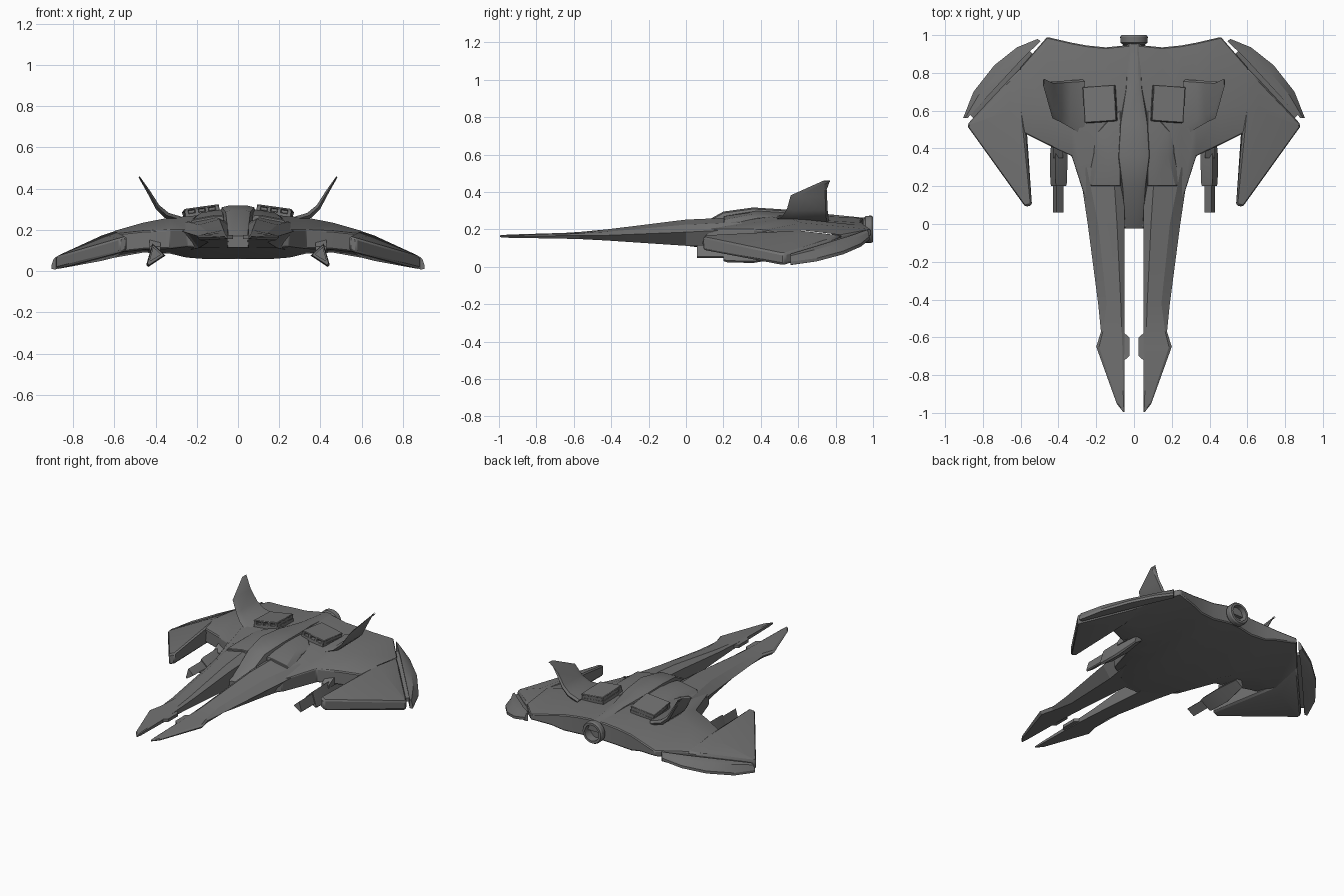
import bpy, bmesh, math
from mathutils import Matrix, Vector

grey = bpy.data.materials.new("hull_grey")
grey.diffuse_color = (0.17, 0.17, 0.17, 1)


def finish(name, bm, mirror=True, bevel=0.0, angle=28):
    bmesh.ops.remove_doubles(bm, verts=bm.verts, dist=0.0005)
    bmesh.ops.recalc_face_normals(bm, faces=bm.faces)
    me = bpy.data.meshes.new(name)
    bm.to_mesh(me)
    bm.free()
    ob = bpy.data.objects.new(name, me)
    bpy.context.collection.objects.link(ob)
    me.materials.append(grey)
    bpy.context.view_layer.objects.active = ob
    ob.select_set(True)
    bpy.ops.object.shade_smooth_by_angle(angle=math.radians(angle))
    ob.select_set(False)
    if mirror:
        ob.modifiers.new("mirror", 'MIRROR').use_axis[0] = True
    if bevel:
        b = ob.modifiers.new("bevel", 'BEVEL')
        b.width, b.segments, b.angle_limit = bevel, 1, math.radians(40)
    return ob


def loft(name, rings, caps=(True, True), **kw):
    """Skin closed rings that have equal point counts."""
    bm = bmesh.new()
    vs = [[bm.verts.new(p) for p in r] for r in rings]
    n = len(vs[0])
    for a, b in zip(vs, vs[1:]):
        for i in range(n):
            bm.faces.new((a[i], a[(i + 1) % n], b[(i + 1) % n], b[i]))
    if caps[0]:
        bm.faces.new(vs[0][::-1])
    if caps[1]:
        bm.faces.new(vs[-1])
    return finish(name, bm, **kw)


def chord(xf, x, yf, ft, fb, ym, mt, mb, yb, bt, bb):
    """Chord ring: front, crest and back, each with a top and bottom height."""
    return [(xf, yf, ft), (x, ym, mt), (x, yb, bt), (x, yb, bb), (x, ym, mb), (xf, yf, fb)]


def box(bm, x0, x1, y0, y1, z0, z1, m=Matrix()):
    r = bmesh.ops.create_cube(bm, size=1)
    c = Vector(((x0 + x1) / 2, (y0 + y1) / 2, (z0 + z1) / 2))
    for v in r["verts"]:
        v.co = m @ (c + Vector((v.co.x * (x1 - x0), v.co.y * (y1 - y0), v.co.z * (z1 - z0))))


# Central hull and inner wing
loft("hull", [chord(*s) for s in (
    (0, 0, -.02, .17, .115, .42, .29, .058, .95, .26, .14),
    (.05, .05, -.02, .17, .115, .42, .29, .058, .945, .26, .14),
    (.15, .15, .05, .22, .11, .44, .275, .058, .935, .245, .13),
    (.25, .25, .11, .20, .12, .47, .265, .066, .945, .235, .13),
    (.33, .33, .36, .20, .11, .55, .26, .085, .96, .22, .15),
    (.46, .46, .42, .195, .105, .62, .235, .09, .99, .20, .165),
    (.60, .60, .49, .18, .09, .62, .195, .065, .83, .17, .115))],
    caps=(False, False), bevel=.006)

# Drooping outer wing with forward spike
loft("outer_wing", [chord(*s) for s in (
    (.54, .59, .10, .17, .10, .61, .196, .068, .835, .170, .118),
    (.575, .66, .09, .16, .09, .60, .173, .050, .765, .145, .085),
    (.88, .88, .515, .07, .012, .52, .072, .010, .53, .07, .015))], bevel=.012)

# Curved flaps on the rear wing edges
outer = [(.51, .98), (.62, .935), (.74, .84), (.85, .70), (.905, .56)]
inner = [(.495, .968), (.60, .865), (.70, .757), (.79, .66), (.882, .56)]
rings = []
for (xo, yo), (xi, yi) in zip(outer, inner):
    zi = .165 - (xi - .5) * .33
    zo = .16 - (xo - .5) * .34
    xm, ym = xi * .45 + xo * .55, yi * .45 + yo * .55
    rings.append([(xi, yi, zi + .03), (xm, ym, zi + .02), (xo, yo, zo + .005),
                  (xo, yo, zo - .012), (xm, ym, zi - .03), (xi, yi, zi - .03)])
loft("wing_flap", rings)

# Hinge strip between wing and flap
loft("flap_hinge", [[(x, y, z + .012), (x + .03, y + .03, z + .012),
                     (x + .03, y + .03, z - .012), (x, y, z - .012)]
                    for x, y, z in ((.53, .895, .155), (.84, .55, .055))])

# Long forward prongs
rings = []
for y, xi, xr, xs, xo, zt, zm, zb in (
        (.30, .05, .11, .25, .29, .265, .20, .10),
        (.00, .05, .09, .19, .245, .252, .185, .112),
        (-.42, .05, .07, .145, .19, .20, .168, .14),
        (-.57, .05, .065, .165, .175, .186, .167, .148),
        (-.65, .05, .062, .185, .20, .181, .166, .15),
        (-.95, .05, .056, .085, .092, .172, .164, .155),
        (-.995, .05, .052, .055, .058, .168, .163, .158)):
    d = (zt - zm) * .4
    rings.append([(xi, y, zt - d), (xr, y, zt), (xs, y, zt - d), (xo, y, zm),
                  (xs, y, zb), (xi, y, zb)])
loft("prong", rings, angle=12)

# Small tabs inside the prong gap
loft("prong_tab", [[(.06, y0, z), (.025, y0 + .03, z), (.025, y1 - .03, z), (.06, y1, z)]
                   for y0, y1, z in ((-.73, -.57, .155), (-.73, -.57, .175))])

# Raised shoulder cowl over the prong root, narrowing to the rear
loft("shoulder_cowl", [chord(*s) for s in (
    (.07, .07, .20, .27, .2, .38, .30, .2, .60, .285, .2),
    (.11, .11, .20, .27, .2, .38, .295, .2, .58, .28, .2),
    (.22, .18, .20, .25, .19, .36, .283, .19, .50, .272, .19),
    (.25, .21, .21, .215, .19, .37, .262, .19, .48, .265, .19))], bevel=.004)

# Canopy flowing into the rear spine
loft("canopy_spine", [[(-a, y, zb), (-b, y, z - .008), (-b * .6, y, z), (b * .6, y, z),
                       (b, y, z - .008), (a, y, zb)]
                      for y, a, b, z, zb in (
    (-.025, .05, .045, .17, .115), (.20, .09, .06, .295, .16), (.36, .10, .08, .317, .2),
    (.53, .10, .07, .306, .2), (.72, .075, .04, .285, .2), (.97, .05, .03, .26, .2))],
    mirror=False, angle=20)

# Rear exhaust tube
seg = 24
prof = [(.035, .78), (.055, .90), (.058, .95), (.072, .96), (.073, .99), (.067, 1.0),
        (.052, 1.0), (.045, .90)]
loft("exhaust", [[(r * math.cos(2 * math.pi * i / seg), y, .2 + r * math.sin(2 * math.pi * i / seg))
                  for i in range(seg)] for r, y in prof], mirror=False)

# Slotted intake boxes on the back
bm = bmesh.new()
m = (Matrix.Translation((.18, .635, .286)) @ Matrix.Rotation(math.radians(8), 4, 'Y')
     @ Matrix.Rotation(math.radians(-4), 4, 'Z') @ Matrix.Rotation(math.radians(-4), 4, 'X'))
box(bm, -.085, .085, -.095, .095, -.03, -.004, m)
box(bm, -.085, .085, -.095, .095, .01, .02, m)
box(bm, -.083, .083, -.07, .094, -.01, .015, m)
for i in range(4):
    x = -.075 + i * .05
    box(bm, x - .01, x + .01, -.095, -.06, -.01, .015, m)
finish("intake_box", bm, bevel=.003)

# Canted tail fins with a flared root
rings = []
for x, y0, y1, z, t in ((.27, .47, .765, .248, .012), (.345, .515, .76, .27, .012),
                        (.39, .54, .757, .31, .010), (.432, .56, .754, .382, .007),
                        (.48, .73, .75, .458, .003)):
    rings.append([(x, y0, z), (x - t * .8, y0 + .04, z + t), (x - t * .8, y1 - .01, z + t),
                  (x, y1, z), (x + t * .8, y1 - .01, z - t), (x + t * .8, y0 + .04, z - t)])
loft("tail_fin", rings)


# Guns beneath the wings, triangular in section
def gun_ring(y, s):
    cx, cz = .405, .09
    return [(cx + (px - cx) * s, y, cz + (pz - cz) * s)
            for px, pz in ((.352, .075), (.37, .095), (.415, .135), (.445, .03), (.435, .02))]


loft("gun_body", [gun_ring(y, s) for y, s in ((.20, .85), (.22, .95), (.36, 1), (.52, .6))])
loft("gun_barrel", [gun_ring(y, .6) for y in (.06, .25)])
# Short mount joining gun and wing
loft("gun_mount", [[(.375, y, z), (.43, y, z), (.43, y, .10), (.375, y, .10)]
                   for y, z in ((.35, .12), (.42, .16), (.52, .16))])
